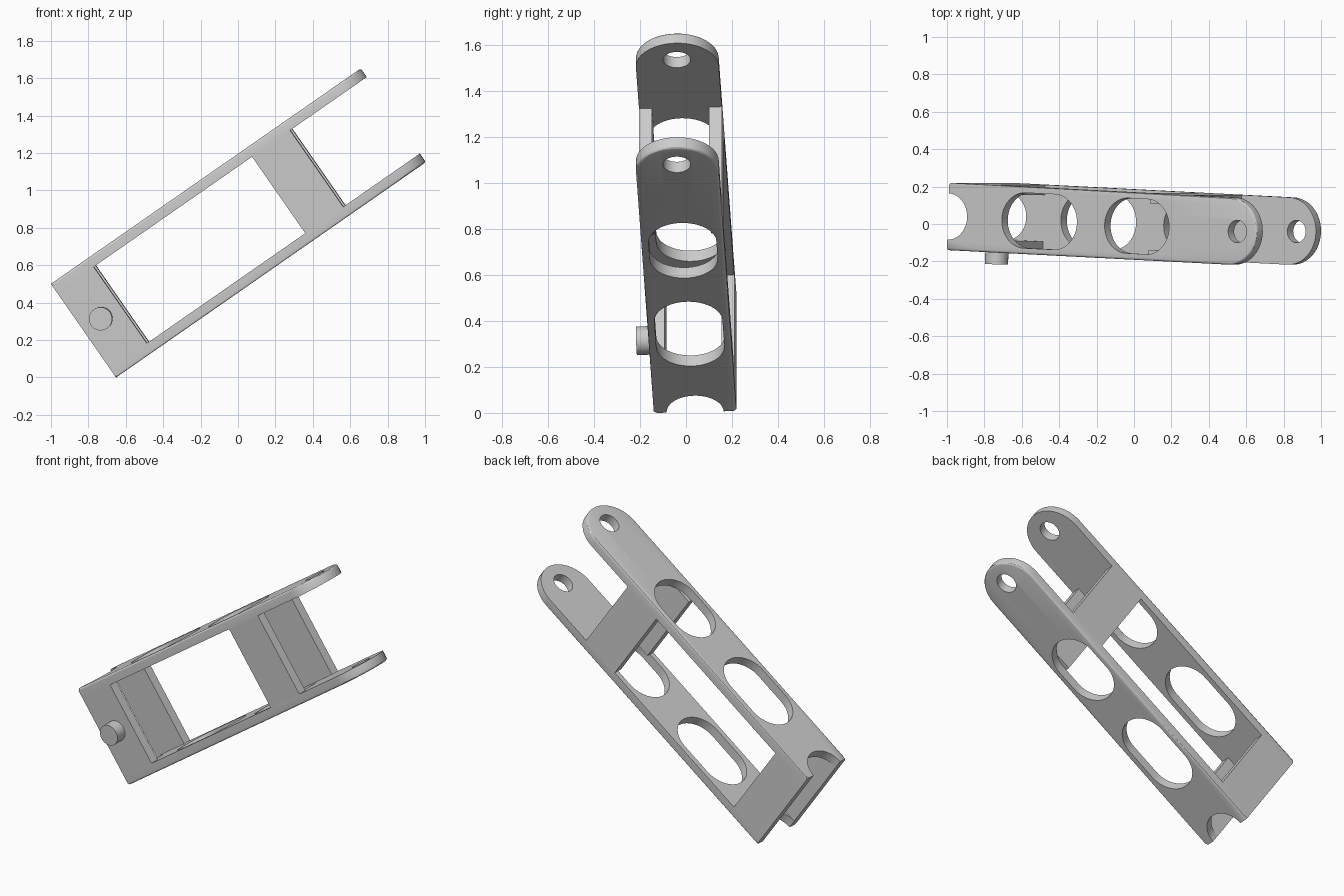
import bpy, bmesh
from math import sin, cos, pi, radians
from mathutils import Matrix, Vector

if "Cube" in bpy.data.objects:
    bpy.data.objects.remove(bpy.data.objects["Cube"])

# Local frame: X along the arm, Y toward the back, Z across from lower to upper rail
L, W, H, T = 2.012, 0.36, 0.61, 0.056
R, INNER = W / 2, W / 2 - T
a, tilt = radians(34.8), 0.0424
u = Vector((cos(a) * cos(tilt), -sin(tilt), sin(a) * cos(tilt)))
v = Vector((-sin(a), 0, cos(a)))
b = v.cross(u)
PLACE = Matrix.Translation((-0.646, 0.04, 0.004)) @ Matrix((u, b, v)).transposed().to_4x4()


def arc(cx, r, a0, a1, n=24):
    angles = [radians(a0 + (a1 - a0) * i / n) for i in range(n + 1)]
    return [(cx + r * cos(t), r * sin(t)) for t in angles]


def slot(x0, x1, r):
    return arc(x1 - r, r, -90, 90) + arc(x0 + r, r, 90, 270)


def finish(name, bm, matrix=Matrix()):
    bmesh.ops.recalc_face_normals(bm, faces=bm.faces)
    me = bpy.data.meshes.new(name)
    bm.to_mesh(me)
    bm.free()
    me.transform(PLACE @ matrix)
    ob = bpy.data.objects.new(name, me)
    bpy.context.collection.objects.link(ob)
    bpy.ops.object.select_all(action='DESELECT')
    bpy.context.view_layer.objects.active = ob
    ob.select_set(True)
    bpy.ops.object.shade_smooth_by_angle(angle=radians(30))
    return ob


def rail_bmesh():
    # Flat profile: round tip, half-round notch, two slots and a pivot hole
    outline = [(0, -R)] + arc(L - R, R, -90, 90) + [(0, R)] + arc(0, INNER, 90, -90)
    loops = [outline, slot(0.35, 0.84, 0.148), slot(1.02, 1.44, 0.148),
             arc(1.885, 0.06, 0, 360, 32)[:-1]]
    cu = bpy.data.curves.new("rail_profile", 'CURVE')
    cu.dimensions, cu.fill_mode, cu.extrude = '2D', 'BOTH', T / 2
    for pts in loops:
        sp = cu.splines.new('POLY')
        sp.points.add(len(pts) - 1)
        for p, (x, y) in zip(sp.points, pts):
            p.co = (x, y, 0, 1)
        sp.use_cyclic_u = True
    tmp = bpy.data.objects.new("rail_profile", cu)
    bpy.context.collection.objects.link(tmp)
    bpy.context.view_layer.update()
    me = bpy.data.meshes.new_from_object(tmp.evaluated_get(bpy.context.evaluated_depsgraph_get()))
    bpy.data.objects.remove(tmp)
    bm = bmesh.new()
    bm.from_mesh(me)
    bmesh.ops.remove_doubles(bm, verts=bm.verts, dist=1e-5)
    bmesh.ops.recalc_face_normals(bm, faces=bm.faces)

    # Round the outer rim of the outward face
    def on_rim(p):
        x, y = p.co.x, p.co.y
        edge = abs(abs(y) - R) < 1e-4 or (x > L - R and abs((x - L + R) ** 2 + y * y - R * R) < 1e-4)
        return edge and p.co.z < 0
    rim = [e for e in bm.edges if all(on_rim(p) for p in e.verts)
           and len(e.link_faces) == 2 and e.calc_face_angle() > 1]
    bmesh.ops.bevel(bm, geom=rim, offset=0.012, segments=3, profile=0.5, affect='EDGES')
    return bm


# Rails
finish("lower_rail", rail_bmesh(), Matrix.Translation((0, 0, T / 2)))
finish("upper_rail", rail_bmesh(),
       Matrix.Translation((0, 0, H - T / 2)) @ Matrix.Rotation(pi, 4, 'X'))

# Cross plates, front and back, at the base and the middle
for place, x0, x1 in (("base", 0, 0.24), ("middle", 1.272, 1.52)):
    for side, s in (("front", -1), ("back", 1)):
        bm = bmesh.new()
        bmesh.ops.create_cube(bm, size=1, matrix=Matrix.Translation(
            ((x0 + x1) / 2, s * (R - T / 2), H / 2)) @ Matrix.Diagonal((x1 - x0, T, H - 2 * T, 1)))
        finish(f"{place}_{side}_plate", bm)

# Pin on the base front plate
bm = bmesh.new()
bmesh.ops.create_cone(bm, cap_ends=True, segments=40, radius1=0.062, radius2=0.062, depth=0.09,
                      matrix=Matrix.Translation((0.114, -R - 0.025, H / 2)) @ Matrix.Rotation(pi / 2, 4, 'X'))
finish("pin", bm)
